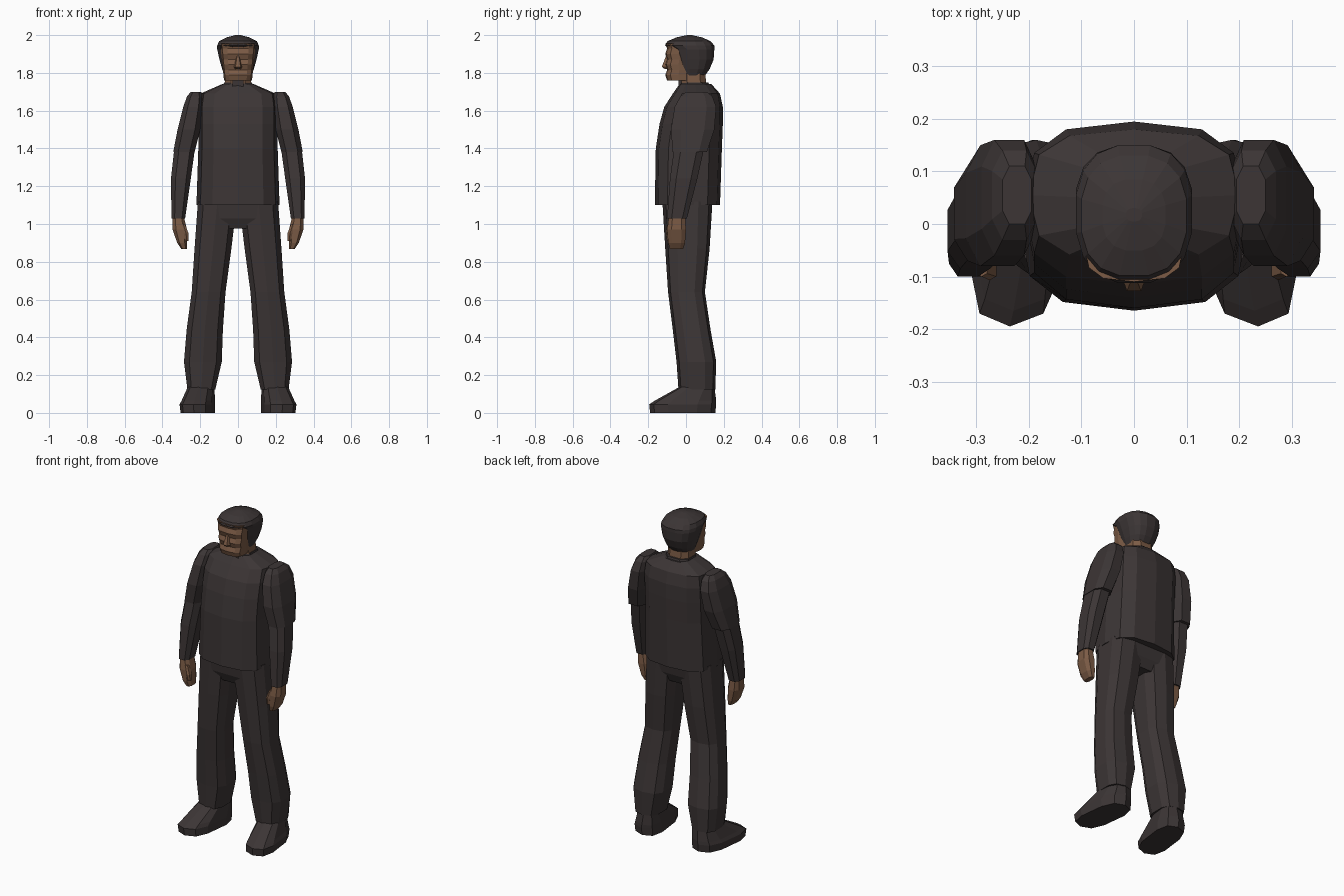
import bpy, bmesh
from math import cos, sin, pi, copysign

if "Cube" in bpy.data.objects:
    bpy.data.objects.remove(bpy.data.objects["Cube"], do_unlink=True)


def material(name, colour):
    mat = bpy.data.materials.new(name)
    mat.use_nodes = True
    mat.diffuse_color = colour
    mat.node_tree.nodes["Principled BSDF"].inputs["Base Color"].default_value = colour
    return mat


cloth = material("charcoal cloth", (.045, .036, .036, 1))
skin = material("brown skin", (.2, .105, .06, 1))


def rounded_outline(sides, square, flat_sided):
    """Superellipse outline scaled to fill the square from -1 to 1."""
    outline = []
    for i in range(sides):
        angle = 2 * pi * (i + flat_sided / 2) / sides
        outline.append([copysign(abs(value) ** square, value)
                        for value in (cos(angle), sin(angle))])
    largest = [max(point[axis] for point in outline) for axis in range(2)]
    return [(x / largest[0], y / largest[1]) for x, y in outline]


def loft(name, mat, rings, sides=8, square=.7, turn=0, mirror=1, flat_sided=True):
    """Skin a stack of rounded rings; a size left out carries over from the ring below.
    A ring without an inner edge is centred on x = 0."""
    outline = rounded_outline(sides, square, flat_sided)
    bm = bmesh.new()
    loops = []
    current = {}
    for ring in rings:
        current.update(ring)
        outer = current["outer"]
        inner = current.get("inner", -outer)
        front, back = current["front"], current["back"]
        loop = []
        for u, v in outline:
            depth = v * (back - front) / 2
            x = (inner + outer) / 2 + u * (outer - inner) / 2 - turn * depth
            y = (front + back) / 2 + depth
            loop.append(bm.verts.new((mirror * x, y, current["height"])))
        loops.append(loop)
    for low, high in zip(loops, loops[1:]):
        for i in range(sides):
            bm.faces.new((low[i - 1], low[i], high[i], high[i - 1]))
    bm.faces.new(loops[0])
    bm.faces.new(loops[-1])
    bmesh.ops.recalc_face_normals(bm, faces=bm.faces)
    mesh = bpy.data.meshes.new(name)
    bm.to_mesh(mesh)
    bm.free()
    mesh.materials.append(mat)
    part = bpy.data.objects.new(name, mesh)
    bpy.context.collection.objects.link(part)


# Jacket with sloping shoulders
loft("jacket", cloth, [
    dict(height=1.1, outer=.22, front=-.165, back=.18),
    dict(height=1.4, outer=.21, front=-.16, back=.19),
    dict(height=1.53, front=-.14, back=.195),
    dict(height=1.62, front=-.115),
    dict(height=1.69, outer=.2, front=-.07, back=.18),
    dict(height=1.74, outer=.085, front=-.035, back=.135),
], sides=12, flat_sided=False)

loft("trouser_seat", cloth, [
    dict(height=.975, outer=.12, front=-.09, back=.1),
    dict(height=1.03, outer=.19, front=-.115, back=.125),
    dict(height=1.12, outer=.208, front=-.125, back=.14),
])

# Neck, collar and the small dark fastening at the throat
loft("neck", skin, [
    dict(height=1.71, outer=.07, front=-.025, back=.11),
    dict(height=1.82, back=.1),
])
loft("collar", cloth, [
    dict(height=1.72, outer=.08, front=-.035, back=.13),
    dict(height=1.75, outer=.074, front=-.022, back=.118),
])
loft("throat_fastening", cloth, [
    dict(height=1.725, outer=.03, front=-.04, back=-.02),
    dict(height=1.765),
], sides=4)

# Face widens upward, with alternating ridges for chin, lips, cheeks and brow
loft("face", skin, [
    dict(height=1.76 + .028 * step, outer=.074 + .003 * step,
         front=-.1 - .01 * (step % 2), back=.03)
    for step in range(8)
], sides=12, flat_sided=False)
loft("nose", skin, [
    dict(height=1.82, outer=.016, front=-.112, back=-.08),
    dict(height=1.832, outer=.022, front=-.128),
    dict(height=1.89, outer=.008, front=-.106),
], sides=6, flat_sided=False)

# Hair cap, set back around the face and overhanging the brow
loft("hair", cloth, [
    dict(height=1.785, outer=.07, front=-.03, back=.1),
    dict(height=1.82, outer=.084, front=-.04, back=.125),
    dict(height=1.87, outer=.098, front=-.06, back=.146),
    dict(height=1.925, outer=.11, front=-.078, back=.15),
    dict(height=1.945, front=-.112),
    dict(height=1.968, outer=.1, front=-.098, back=.13),
    dict(height=1.988, outer=.06, front=-.05, back=.085),
    dict(height=2, outer=.015, front=.005, back=.03),
], sides=16, square=.8)

for mirror, label in ((1, "left"), (-1, "right")):
    # Arm
    loft(label + "_upper_sleeve", cloth, [
        dict(height=1.38, inner=.23, outer=.343, front=-.07, back=.11),
        dict(height=1.5, inner=.2, outer=.32, front=-.08, back=.15),
        dict(height=1.62, inner=.185, outer=.29, front=-.06, back=.16),
        dict(height=1.675, outer=.27, front=-.03, back=.14),
        dict(height=1.7, inner=.195, outer=.25, front=0, back=.11),
    ], mirror=mirror)
    loft(label + "_lower_sleeve", cloth, [
        dict(height=1.03, inner=.28, outer=.352, front=-.1, back=.005),
        dict(height=1.24, inner=.25, outer=.355, front=-.085, back=.06),
        dict(height=1.42, inner=.225, outer=.335, front=-.06, back=.1),
    ], mirror=mirror)
    loft(label + "_hand", skin, [
        dict(height=.868, inner=.27, outer=.3, front=-.085, back=-.015),
        dict(height=.9, outer=.322, front=-.095, back=-.005),
        dict(height=.97, outer=.346, front=-.1, back=0),
        dict(height=1.045, inner=.288, front=-.09, back=-.005),
    ], mirror=mirror)
    loft(label + "_thumb", skin, [
        dict(height=.91, inner=.262, outer=.28, front=-.1, back=-.07),
        dict(height=.95, outer=.288, front=-.107),
        dict(height=1, inner=.28, outer=.3, front=-.1),
    ], sides=6, mirror=mirror)

    # Trouser leg, flared at the shin
    loft(label + "_trouser_leg", cloth, [
        dict(height=.125, inner=.12, outer=.268, front=-.04, back=.155),
        dict(height=.27, inner=.086, outer=.286, front=-.05, back=.16),
        dict(height=.44, inner=.08, outer=.272, front=-.07, back=.13),
        dict(height=.64, inner=.066, outer=.245, front=-.095, back=.1),
        dict(height=.87, inner=.035, outer=.23, front=-.11, back=.125),
        dict(height=1.12, inner=.005, outer=.212, front=-.125, back=.14),
    ], sides=10, mirror=mirror)

    # Shoe, turned slightly outward
    loft(label + "_shoe", cloth, [
        dict(height=0, inner=.13, outer=.295, front=-.19, back=.155),
        dict(height=.045, outer=.3, front=-.195, back=.16),
        dict(height=.065, outer=.29, front=-.165),
        dict(height=.14, outer=.26, front=-.03, back=.15),
    ], sides=10, turn=.12, mirror=mirror)
